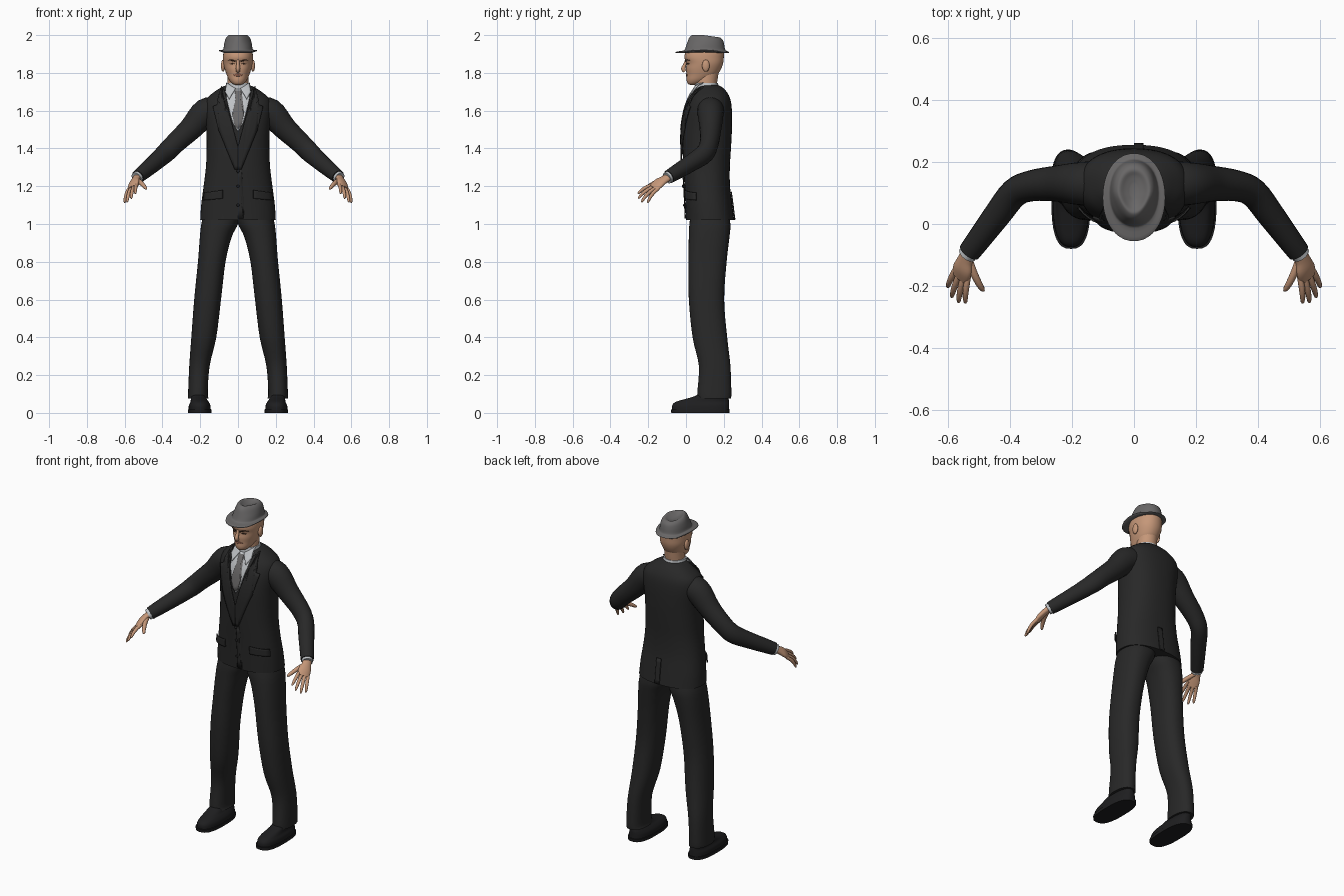
import bpy, bmesh, math
from mathutils import Vector
from mathutils.bvhtree import BVHTree

if "Cube" in bpy.data.objects:
    bpy.data.objects.remove(bpy.data.objects["Cube"])


def material(name, *rgb):
    m = bpy.data.materials.new(name)
    m.use_nodes = True
    m.diffuse_color = (*rgb, 1)
    bsdf = m.node_tree.nodes["Principled BSDF"]
    bsdf.inputs["Base Color"].default_value = (*rgb, 1)
    bsdf.inputs["Roughness"].default_value = 0.8
    return m


SUIT = material("charcoal_cloth", .021, .021, .021)
SHOE = material("black_leather", .013, .013, .014)
SKIN = material("skin", .56, .31, .19)
FELT = material("grey_felt", .14, .135, .135)
SHIRT = material("white_shirt", .52, .54, .56)
TIE = material("grey_tie", .15, .145, .145)
BROW = material("dark_brown", .05, .025, .015)
LIP = material("lip", .33, .14, .09)
SIDES = ((1, "left_"), (-1, "right_"))


def finish(name, bm, mat):
    me = bpy.data.meshes.new(name)
    bm.to_mesh(me)
    me.materials.append(mat)
    me.polygons.foreach_set("use_smooth", [True] * len(me.polygons))
    me.set_sharp_from_angle(angle=math.radians(50))
    ob = bpy.data.objects.new(name, me)
    bpy.context.collection.objects.link(ob)
    return ob


def smooth_rows(rows, steps):
    """Catmull-Rom interpolation between parameter rows."""
    out = []
    for i in range(len(rows) - 1):
        a, b, c, d = (rows[max(0, min(len(rows) - 1, i + k))] for k in (-1, 0, 1, 2))
        for j in range(steps):
            t = j / steps
            out.append([q + .5 * t * (r - p + t * (2*p - 5*q + 4*r - s + t * (3*(q - r) + s - p)))
                        for p, q, r, s in zip(a, b, c, d)])
    return out + [list(rows[-1])]


def skin(name, rings, mat, mirror=1, deform=None):
    """Join rings of points into a closed surface."""
    bm = bmesh.new()
    vs = []
    for ring in rings:
        ring = [deform(p) if deform else p for p in ring]
        vs.append([bm.verts.new((p.x * mirror, p.y, p.z)) for p in ring])
    n = len(vs[0])
    for a, b in zip(vs, vs[1:]):
        for k in range(n):
            bm.faces.new((a[k], a[(k + 1) % n], b[(k + 1) % n], b[k]))
    bm.faces.new(vs[0])
    bm.faces.new(vs[-1])
    bmesh.ops.recalc_face_normals(bm, faces=bm.faces[:])
    finish(name, bm, mat)
    return BVHTree.FromBMesh(bm)


def oval(n, e):
    for k in range(n):
        a = math.tau * k / n
        c, s = math.cos(a), math.sin(a)
        yield math.copysign(abs(c) ** (2 / e), c), math.copysign(abs(s) ** (2 / e), s)


def stack(name, rows, mat, mirror=1, e=2.2, n=36, steps=4, deform=None):
    """Level slices given as z, x0, x1, y0, y1."""
    rings = [[Vector(((x0 + x1 + (x1 - x0) * c) / 2, (y0 + y1 + (y1 - y0) * s) / 2, z))
              for c, s in oval(n, e)] for z, x0, x1, y0, y1 in smooth_rows(rows, steps)]
    return skin(name, rings, mat, mirror, deform)


def tube(name, rows, mat, mirror=1, across=(0, 0, 1), n=20, steps=4):
    """Slices along a path given as x, y, z, radius across, other radius."""
    rows = smooth_rows(rows, steps)
    pts = [Vector(r[:3]) for r in rows]
    rings = []
    for i, r in enumerate(rows):
        t = (pts[min(i + 1, len(pts) - 1)] - pts[max(i - 1, 0)]).normalized()
        a = Vector(across)
        a = (a - t * a.dot(t)).normalized()
        b = t.cross(a)
        rings.append([pts[i] + a * r[3] * c + b * r[4] * s for c, s in oval(n, 2)])
    return skin(name, rings, mat, mirror)


def applique(name, outline, target, mat, lift, mirror=1, from_back=False):
    """Thin x-z outline laid on a body surface."""
    bm = bmesh.new()
    bm.faces.new([bm.verts.new((x * mirror, 0, z)) for x, z in outline])
    bmesh.ops.triangulate(bm, faces=bm.faces[:], ngon_method='EAR_CLIP')
    bmesh.ops.subdivide_edges(bm, edges=bm.edges[:], cuts=5, use_grid_fill=True)
    d = -1 if from_back else 1
    for v in bm.verts:
        start = Vector((v.co.x, -2 * d, v.co.z))
        hit, nor, _, _ = target.ray_cast(start, Vector((0, d, 0)))
        if hit is None:
            hit, nor, _, _ = target.find_nearest(Vector((v.co.x, .06, v.co.z)))
        v.co = hit + nor * lift
    bmesh.ops.recalc_face_normals(bm, faces=bm.faces[:])
    mod = finish(name, bm, mat).modifiers.new("thickness", 'SOLIDIFY')
    mod.thickness = .006
    mod.offset = 0


def ball(name, centre, size, mat):
    bm = bmesh.new()
    bmesh.ops.create_uvsphere(bm, u_segments=16, v_segments=10, radius=1)
    for v in bm.verts:
        v.co = Vector(centre) + Vector(p * q for p, q in zip(v.co, size))
    finish(name, bm, mat)


def even(*rows):
    return [(z, -w, w, y0, y1) for z, w, y0, y1 in rows]


# Jacket body
jacket = stack("jacket", even(
    (1.02, .2, .0, .255), (1.1, .195, -.003, .245), (1.2, .182, -.008, .233),
    (1.3, .17, -.014, .232), (1.4, .166, -.018, .238), (1.5, .168, -.018, .243),
    (1.6, .178, -.002, .243), (1.66, .168, .02, .235), (1.7, .125, .045, .215),
    (1.725, .085, .06, .19), (1.735, .06, .07, .17)), SUIT, e=2.35, n=48)

# Shirt, tie and jacket details
applique("shirt_front", [(-.06, 1.72), (.06, 1.72), (.06, 1.66), (.025, 1.53), (0, 1.49),
                         (-.025, 1.53), (-.06, 1.66)], jacket, SHIRT, .004)
applique("tie", [(-.016, 1.7), (.016, 1.7), (.012, 1.66), (.03, 1.58), (.018, 1.52), (0, 1.5),
                 (-.018, 1.52), (-.03, 1.58), (-.012, 1.66)], jacket, TIE, .01)
stack("shirt_collar", even((1.685, .075, .045, .18), (1.72, .068, .045, .175),
                           (1.747, .062, .048, .168)), SHIRT, e=2)
for s, side in SIDES:
    applique(side + "collar_wing", [(.012, 1.71), (.055, 1.735), (.065, 1.69), (.045, 1.655)],
             jacket, SHIRT, .013, s)
    applique(side + "lapel", [(.085, 1.722), (.108, 1.65), (.09, 1.635), (.128, 1.62), (.1, 1.5),
                              (.018, 1.29), (0, 1.29), (0, 1.41), (.045, 1.58), (.066, 1.7)],
             jacket, SUIT, .009, s)
    applique(side + "pocket_flap", [(.08, 1.18), (.172, 1.165), (.175, 1.125), (.08, 1.135)],
             jacket, SUIT, .008, s)
applique("front_edge", [(0, 1.29), (.018, 1.29), (.018, 1.1), (.03, 1.03), (.0, 1.03)],
         jacket, SUIT, .004)
applique("back_vent", [(0, 1.17), (.03, 1.17), (.03, 1.022), (0, 1.022)],
         jacket, SUIT, .004, from_back=True)
for z in (1.28, 1.2, 1.1):
    ball("jacket_button", (0, -.022 + (1.28 - z) * .07, z), (.008, .006, .008), SHOE)

# Trousers and shoes
for s, side in SIDES:
    stack(side + "trouser_leg", [
        (.075, .155, .265, .06, .238), (.11, .16, .264, .06, .24), (.25, .15, .258, .068, .235),
        (.4, .115, .247, .035, .218), (.6, .09, .232, .015, .202), (.8, .066, .212, .012, .215),
        (.93, .034, .202, .015, .23), (1.0, .0, .194, .018, .235), (1.08, -.02, .175, .03, .22)],
        SUIT, s, e=2.3)
    stack(side + "shoe_sole", [(0, .14, .266, -.078, .23), (.018, .14, .266, -.08, .232)],
          SHOE, s, e=2.7, steps=1)
    stack(side + "shoe_upper", [
        (.015, .144, .262, -.074, .228), (.04, .146, .26, -.073, .228), (.058, .155, .252, -.055, .228),
        (.072, .165, .25, -.01, .226), (.09, .17, .25, .05, .224), (.12, .18, .245, .1, .21)],
        SHOE, s, e=2.5)

# Sleeves, cuffs and hands
ACROSS = (.045, .035, -.025)
PALM = [(.528, -.085, 1.255, .026, .019), (.543, -.115, 1.235, .027, .017),
        (.552, -.145, 1.215, .036, .017), (.56, -.172, 1.19, .034, .012)]
FINGERS = {"index": ((.536, -.178, 1.207), (.543, -.255, 1.16)),
           "middle": ((.551, -.176, 1.196), (.565, -.253, 1.134)),
           "ring": ((.566, -.168, 1.187), (.587, -.236, 1.115)),
           "little": ((.58, -.156, 1.18), (.6, -.203, 1.112)),
           "thumb": ((.528, -.125, 1.23), (.484, -.216, 1.185))}
for s, side in SIDES:
    tube(side + "sleeve", [
        (.1, .13, 1.605, .065, .07), (.17, .13, 1.59, .075, .07), (.25, .13, 1.505, .062, .058),
        (.33, .123, 1.43, .055, .05), (.385, .1, 1.375, .053, .047), (.44, .03, 1.325, .046, .044),
        (.5, -.05, 1.275, .04, .039), (.53, -.09, 1.25, .036, .036)], SUIT, s)
    tube(side + "cuff", [(.52, -.077, 1.258, .032, .032), (.538, -.1, 1.243, .032, .03)], SHIRT, s)
    tube(side + "palm", PALM, SKIN, s, ACROSS)
    for finger, (base, tip) in FINGERS.items():
        a, b = Vector(base), Vector(tip)
        r = .012 if finger == "thumb" else .0095
        bend = Vector((.003, -.004, .006))
        tube(side + finger + "_finger", [(*(a.lerp(b, t) + bend * math.sin(t * math.pi)), r * k, r * k)
             for t, k in ((-.15, 1), (.3, 1.05), (.7, .9), (.93, .65), (1, .25))],
             SKIN, s, ACROSS, n=10, steps=2)

# Head and neck
stack("neck", even((1.66, .06, .045, .165), (1.73, .056, .048, .163), (1.77, .055, .05, .168),
                   (1.82, .055, .06, .175)), SKIN, e=2)
head = stack("head", even(
    (1.737, .014, .022, .05), (1.743, .03, .01, .08), (1.762, .047, .003, .125),
    (1.79, .06, .003, .165), (1.82, .07, .0, .185), (1.85, .077, .002, .196),
    (1.88, .079, -.008, .2), (1.91, .076, -.002, .2), (1.94, .06, .02, .185)), SKIN, e=2.15)
tube("nose", [(0, .002, 1.87, .007, .007), (0, -.006, 1.845, .009, .008),
              (0, -.014, 1.822, .012, .012), (0, -.006, 1.808, .01, .009)], SKIN, across=(1, 0, 0))
applique("mouth", [(-.026, 1.789), (-.006, 1.796), (.006, 1.796), (.026, 1.789),
                   (.01, 1.782), (-.01, 1.782)], head, LIP, .001)
for s, side in SIDES:
    ball(side + "ear", (.079 * s, .105, 1.838), (.011, .02, .032), SKIN)
    applique(side + "eyebrow", [(.012, 1.864), (.035, 1.872), (.057, 1.866), (.035, 1.866),
                                (.013, 1.858)], head, BROW, .001, s)
    applique(side + "eye", [(.018, 1.848), (.032, 1.853), (.046, 1.848), (.032, 1.844)],
             head, BROW, 0, s)


# Hat with curled brim and pinched crown
def shape_hat(p):
    p = p.copy()
    if p.z < 1.926:
        p.z += .35 * max(0, abs(p.x) - .07)
    else:
        h = max(0, p.z - 1.94) / .06
        p.x *= 1 - .4 * h * max(0, .1 - p.y) / .1
        p.z -= .14 * h * max(0, p.y - .09)
    return p


stack("hat", even(
    (1.908, .07, .0, .2), (1.905, .098, -.05, .225), (1.912, .099, -.051, .226),
    (1.918, .082, -.015, .212), (1.928, .077, -.005, .206), (1.955, .073, .005, .202),
    (1.982, .066, .015, .196), (1.997, .056, .028, .185), (2.0, .046, .04, .172),
    (1.99, .03, .058, .155), (1.982, .012, .08, .13)), FELT, e=2.1, n=40, steps=3, deform=shape_hat)
